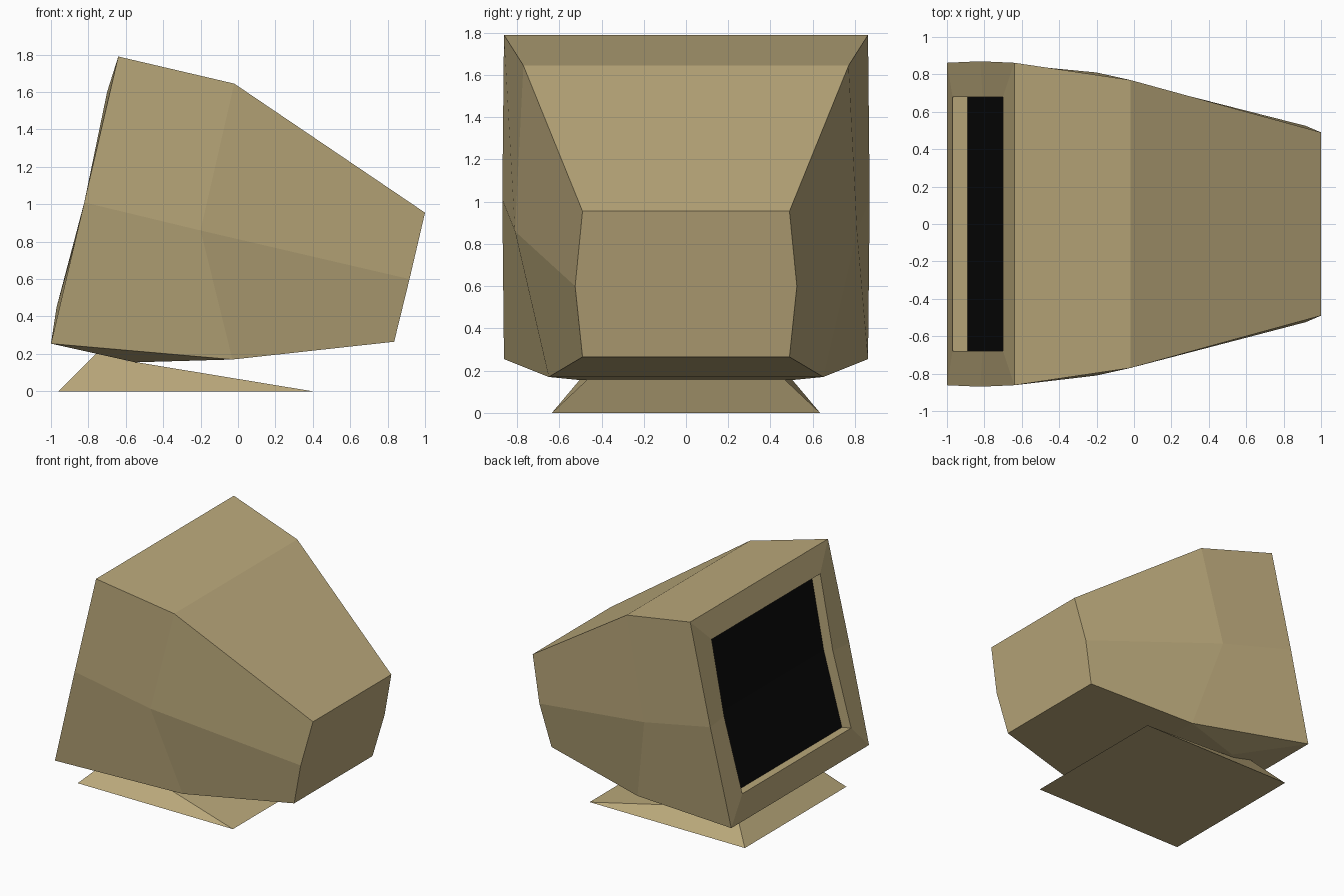
import bpy, bmesh

if "Cube" in bpy.data.objects:
    bpy.data.objects.remove(bpy.data.objects["Cube"])


def material(name, color):
    m = bpy.data.materials.new(name)
    m.diffuse_color = color
    m.use_nodes = True
    m.node_tree.nodes["Principled BSDF"].inputs["Base Color"].default_value = m.diffuse_color
    return m


beige = material("beige_plastic", (0.50, 0.40, 0.20, 1))
black = material("dark_glass", (0.003, 0.003, 0.003, 1))


def finish(bm, name, mat):
    me = bpy.data.meshes.new(name)
    bm.to_mesh(me)
    bm.free()
    ob = bpy.data.objects.new(name, me)
    bpy.context.collection.objects.link(ob)
    me.materials.append(mat)
    return ob


def ring(bm, half):
    """Closed ring from a half profile (x, y, z), mirrored across y = 0."""
    pts = list(half) + [(x, -y, z) for x, y, z in reversed(half)]
    return [bm.verts.new(p) for p in pts]


def bridge(bm, a, b, skip=()):
    n = len(a)
    for i in range(n):
        if i not in skip:
            j = (i + 1) % n
            bm.faces.new((a[i], a[j], b[j], b[i]))


# Half profiles (top, middle, bottom) from the back to the recessed screen
back = [(1.0, 0.49, 0.955), (0.917, 0.525, 0.6), (0.835, 0.49, 0.265)]
waist = [(-0.02, 0.77, 1.645), (-0.20, 0.81, 0.86), (-0.03, 0.65, 0.17)]
front = [(-0.64, 0.862, 1.79), (-0.822, 0.87, 1.01), (-1.0, 0.862, 0.255)]
opening = [(-0.70, 0.68, 1.60), (-0.81, 0.68, 1.02), (-0.97, 0.68, 0.45)]
glass = [(x + 0.08, y, z - 0.015) for x, y, z in opening]

# Monitor housing: lofted shell with bezel and recess
bm = bmesh.new()
rings = [ring(bm, p) for p in (back, waist, front, opening, glass)]
bm.faces.new(rings[0])
for i in range(4):
    bridge(bm, rings[i], rings[i + 1], skip=(2,) if i == 1 else ())

# Sagging underside between waist and front
w, f = rings[1], rings[2]
sag = [bm.verts.new((-0.55, s * 0.5, 0.155)) for s in (1, -1)]
bm.faces.new((w[2], w[3], sag[1], sag[0]))
bm.faces.new((sag[0], sag[1], f[3], f[2]))
bm.faces.new((w[2], sag[0], f[2]))
bm.faces.new((w[3], f[3], sag[1]))
bmesh.ops.recalc_face_normals(bm, faces=bm.faces)
# The shell is open at the screen: make sure the back face points outward
bm.normal_update()
bm.faces.ensure_lookup_table()
if bm.faces[0].normal.x < 0:
    bmesh.ops.reverse_faces(bm, faces=bm.faces)
finish(bm, "monitor_housing", beige)

# Screen: two panels bent at mid height
bm = bmesh.new()
g = ring(bm, glass)
for q in ((0, 1, 4, 5), (1, 2, 3, 4)):
    bm.faces.new([g[k] for k in q])
bm.normal_update()
bm.faces.ensure_lookup_table()
if bm.faces[0].normal.x > 0:
    bmesh.ops.reverse_faces(bm, faces=bm.faces)
finish(bm, "screen", black)

# Stand: tapered foot reaching into the housing
bm = bmesh.new()
base = ring(bm, [(-0.96, 0.635, 0), (0.40, 0.635, 0)])
top = ring(bm, [(-0.74, 0.45, 0.22), (-0.60, 0.46, 0.165)])
bm.faces.new(base)
bm.faces.new(top)
bridge(bm, base, top)
bmesh.ops.recalc_face_normals(bm, faces=bm.faces)
finish(bm, "stand", beige)
